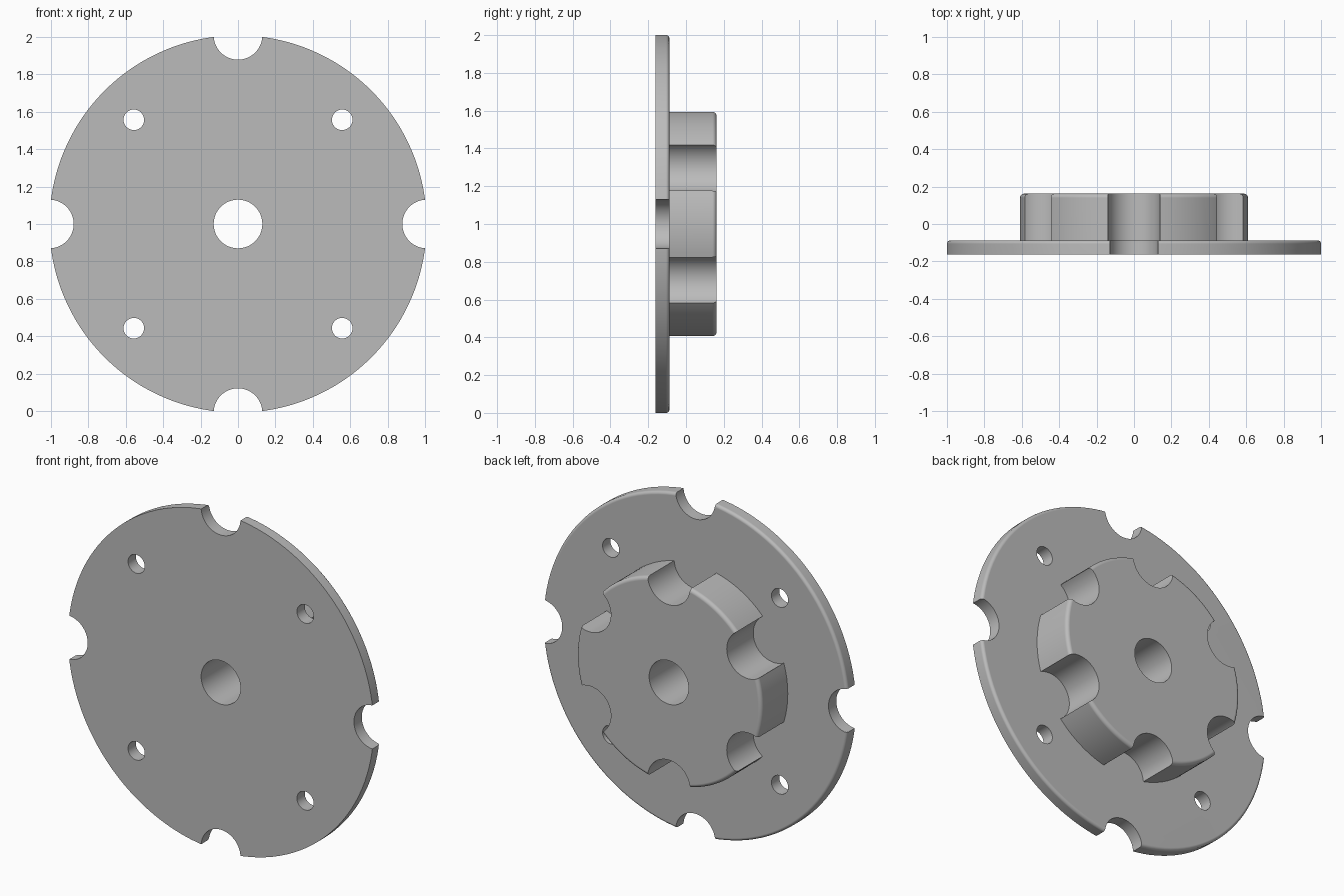
import bpy, bmesh
from math import sin, cos, pi, radians
from mathutils import Matrix, Vector

cube = bpy.data.objects.get("Cube")
if cube:
    bpy.data.objects.remove(cube, do_unlink=True)

CENTER = Vector((0, 0, 1))
FRONT, FACE, BACK = -0.162, -0.088, 0.162   # depth levels along y
PLATE_R, HUB_R, BORE_R = 1.0085, 0.61, 0.13

grey = bpy.data.materials.new("plain grey")
grey.use_nodes = True
COLOR = (0.5, 0.5, 0.5, 1)
grey.diffuse_color = COLOR
grey.node_tree.nodes["Principled BSDF"].inputs["Base Color"].default_value = COLOR


def make_object(name, bm):
    bmesh.ops.recalc_face_normals(bm, faces=bm.faces)
    mesh = bpy.data.meshes.new(name)
    bm.to_mesh(mesh)
    bm.free()
    mesh.materials.append(grey)
    obj = bpy.data.objects.new(name, mesh)
    obj.location = CENTER
    bpy.context.collection.objects.link(obj)
    return obj


def disc(name, radius, y0, y1, fillet, steps=128):
    """Solid disc about the y axis with a rounded rear rim."""
    arc = [(radius - fillet + fillet * cos(a), y1 - fillet + fillet * sin(a))
           for a in (i * pi / 12 for i in range(7))]
    bm = bmesh.new()
    rings = [[bm.verts.new((r * cos(t), y, r * sin(t)))
              for t in (2 * pi * k / steps for k in range(steps))]
             for r, y in [(radius, y0)] + arc]
    for a, b in zip(rings, rings[1:]):
        for k in range(steps):
            j = (k + 1) % steps
            bm.faces.new((a[k], a[j], b[j], b[k]))
    bm.faces.new(rings[0])
    bm.faces.new(rings[-1])
    return make_object(name, bm)


def cut(obj, holes):
    """Drill holes given as (distance from axis, angle in degrees, radius)."""
    bm = bmesh.new()
    for dist, angle, radius in holes:
        a = radians(angle)
        place = Matrix.Translation((dist * cos(a), 0, dist * sin(a))) @ Matrix.Rotation(pi / 2, 4, "X")
        bmesh.ops.create_cone(bm, cap_ends=True, segments=64, radius1=radius,
                              radius2=radius, depth=1, matrix=place)
    cutter = make_object(obj.name + "_cutter", bm)
    cutter.hide_render = True
    mod = obj.modifiers.new("holes", "BOOLEAN")
    mod.operation, mod.solver, mod.object = "DIFFERENCE", "EXACT", cutter
    bpy.ops.object.select_all(action="DESELECT")
    obj.select_set(True)
    bpy.context.view_layer.objects.active = obj
    bpy.ops.object.modifier_apply(modifier=mod.name)
    bpy.data.objects.remove(cutter, do_unlink=True)
    bpy.ops.object.shade_smooth_by_angle(angle=radians(30))
    normals = obj.modifiers.new("flat caps", "WEIGHTED_NORMAL")
    normals.keep_sharp = True


bore = [(0, 0, BORE_R)]

# Mounting plate: bore, four rim notches, four bolt holes
plate = disc("mounting_plate", PLATE_R, FRONT, FACE, 0.018)
cut(plate, bore
    + [(PLATE_R, 90 * i, 0.13) for i in range(4)]
    + [(0.788, 45 + 90 * i, 0.055) for i in range(4)])

# Lobed hub: bore and six scalloped notches
hub = disc("lobed_hub", HUB_R, FACE - 0.01, BACK, 0.022)
cut(hub, bore + [(0.603, 30 + 60 * i, 0.14) for i in range(6)])
